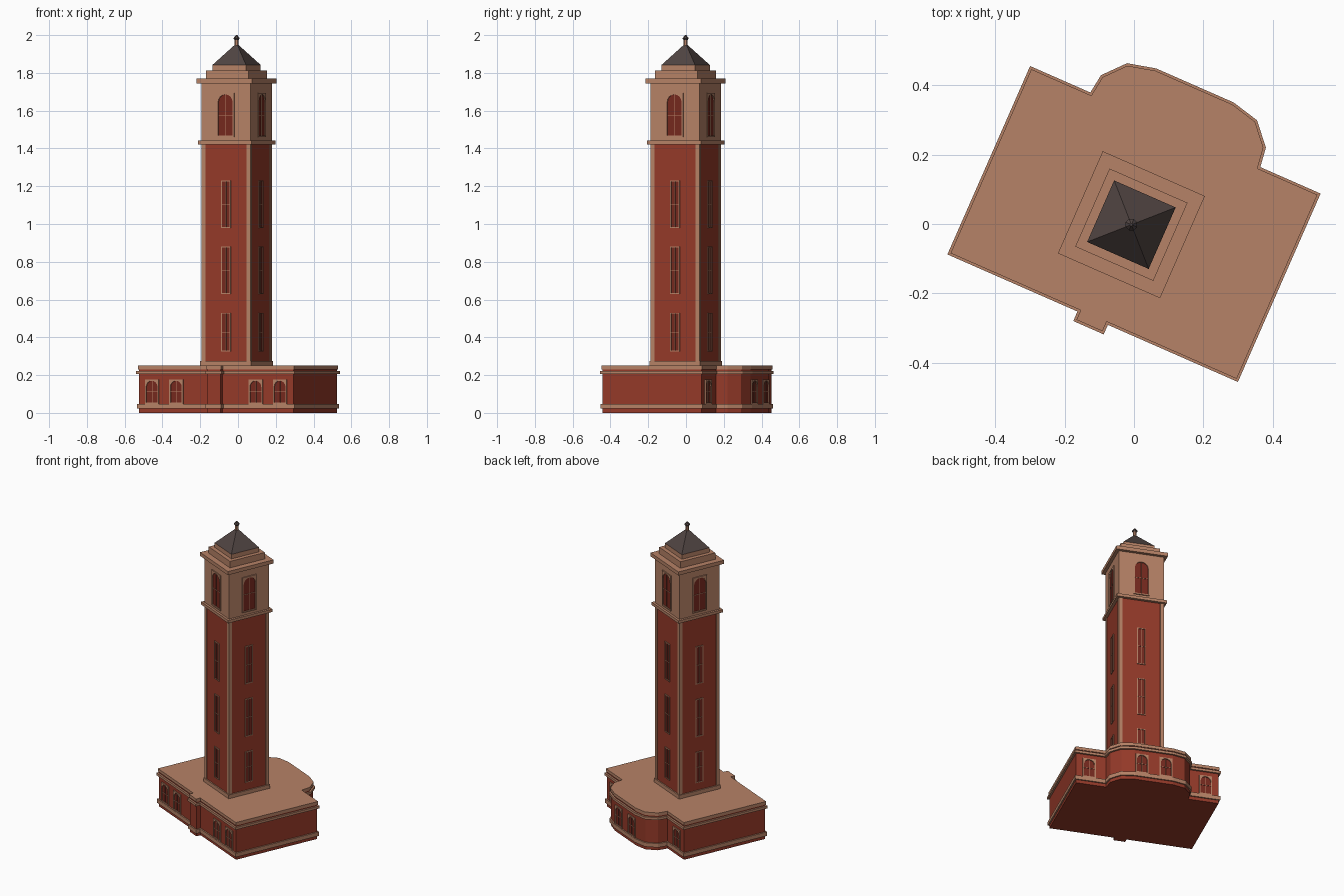
import bpy, bmesh, math
from mathutils import Matrix, Vector

if "Cube" in bpy.data.objects:
    bpy.data.objects.remove(bpy.data.objects["Cube"])

TURN = math.radians(-23.7)
BASE = Matrix.Rotation(TURN, 4, 'Z')
TOWER = Matrix.Translation((-0.0075, -0.002, 0)) @ BASE


def material(name, rgb):
    m = bpy.data.materials.new(name)
    m.diffuse_color = (*rgb, 1)
    m.use_nodes = True
    m.node_tree.nodes["Principled BSDF"].inputs["Base Color"].default_value = m.diffuse_color
    return m


BRICK = material("brick", (0.30, 0.042, 0.022))
STONE = material("stone", (0.47, 0.225, 0.135))
SLATE = material("slate", (0.08, 0.058, 0.054))
PANE = material("pane", (0.18, 0.022, 0.013))


def finish(bm, name, mats, matrix):
    bmesh.ops.recalc_face_normals(bm, faces=bm.faces)
    me = bpy.data.meshes.new(name)
    bm.to_mesh(me)
    bm.free()
    for m in mats:
        me.materials.append(m)
    ob = bpy.data.objects.new(name, me)
    ob.matrix_world = matrix
    bpy.context.collection.objects.link(ob)
    return ob


def add_box(bm, lo, hi, mat=0):
    v = bmesh.ops.create_cube(bm, size=1)["verts"]
    for p in v:
        p.co = Vector([lo[i] + (p.co[i] + 0.5) * (hi[i] - lo[i]) for i in range(3)])
    for f in {f for p in v for f in p.link_faces}:
        f.material_index = mat


def block(name, half, z0, z1, mat):
    bm = bmesh.new()
    add_box(bm, (-half, -half, z0), (half, half, z1))
    return finish(bm, name, [mat], TOWER)


def inset(pts, d):
    # mitred inward offset of a counter-clockwise outline
    out = []
    for i, p in enumerate(pts):
        a = (p - pts[i - 1]).normalized()
        b = (pts[(i + 1) % len(pts)] - p).normalized()
        n1, n2 = Vector((-a.y, a.x)), Vector((-b.y, b.x))
        out.append(p + (n1 + n2) * d / (1 + n1.dot(n2)))
    return out


def slab(name, pts, z0, z1, mat):
    bm = bmesh.new()
    f = bm.faces.new([bm.verts.new((p.x, p.y, z0)) for p in pts])
    r = bmesh.ops.extrude_face_region(bm, geom=[f], use_keep_orig=True)
    for v in r["geom"]:
        if isinstance(v, bmesh.types.BMVert):
            v.co.z = z1
    finish(bm, name, [mat], BASE)


def window(name, matrix, s, dist, z0, z1, width, border, arched, out=0.007):
    # raised frame around a set-back pane, with crossing glazing bars
    b, a = width / 2, width / 2 - border
    inner, outer = [(-a, z0 + border), (a, z0 + border)], [(-b, z0), (b, z0)]
    if arched:
        zs = z1 - b
        for i in range(9):
            c, n = math.cos(math.pi * i / 8), math.sin(math.pi * i / 8)
            k = b / max(abs(c), abs(n))
            inner.append((a * c, zs + a * n))
            outer.append((k * c, zs + k * n))
    else:
        inner += [(a, z1 - border), (-a, z1 - border)]
        outer += [(b, z1), (-b, z1)]
    bm = bmesh.new()

    def ring(pts, d):
        return [bm.verts.new((s + x, -dist - d, z)) for x, z in pts]

    loops = [ring(outer, -0.002), ring(outer, out), ring(inner, out), ring(inner, 0.001)]
    for l0, l1 in zip(loops, loops[1:]):
        for i in range(len(l0)):
            j = (i + 1) % len(l0)
            bm.faces.new((l0[i], l0[j], l1[j], l1[i]))
    bm.faces.new(loops[3]).material_index = 1
    t, mid, y0, y1 = 0.0013, (z0 + z1) / 2, -dist - 0.004, -dist
    add_box(bm, (s - t, y0, z0 + border), (s + t, y1, z1 - border))
    add_box(bm, (s - a, y0, mid - t), (s + a, y1, mid + t))
    finish(bm, name, [STONE, PANE], matrix)


# ground floor outline: mirrored half with front porch and rounded back bay
right = [(0.048, -0.327), (0.048, -0.297), (0.458, -0.297), (0.458, 0.297),
         (0.268, 0.297), (0.26, 0.355), (0.205, 0.417), (0.122, 0.437)]
outline = [Vector(p) for p in right] + [Vector((-x, y)) for x, y in reversed(right)]
for name, d, z0, z1, mat in [
        ("base_walls", 0.0115, 0.0, 0.23, BRICK),
        ("base_plinth_band", 0.003, 0.022, 0.048, STONE),
        ("base_cornice", 0.0, 0.205, 0.221, STONE),
        ("base_coping", 0.007, 0.23, 0.25, STONE)]:
    slab(name, inset(outline, d), z0, z1, mat)

# ground floor windows, front then back
BACK = BASE @ Matrix.Rotation(math.pi, 4, 'Z')
for s in (-0.37, -0.23, 0.23, 0.37):
    window("base_front_window", BASE, s, 0.2855, 0.048, 0.177, 0.08, 0.007, True)
for s, d in ((-0.365, 0.2855), (-0.075, 0.4255), (0.075, 0.4255), (0.365, 0.2855)):
    window("base_back_window", BACK, s, d, 0.048, 0.177, 0.08, 0.007, True)

# tower stages
block("tower_plinth", 0.146, 0.245, 0.275, STONE)
block("tower_shaft", 0.138, 0.27, 1.425, BRICK)
block("belfry_sill", 0.156, 1.422, 1.441, STONE)
block("belfry", 0.1415, 1.44, 1.747, STONE)
block("belfry_cornice", 0.161, 1.745, 1.769, STONE)
block("roof_step_lower", 0.123, 1.768, 1.812, STONE)
block("roof_step_upper", 0.097, 1.81, 1.842, STONE)

# corner strips of the shaft
bm = bmesh.new()
for sx in (-1, 1):
    for sy in (-1, 1):
        x, y = sorted((sx * 0.1415, sx * 0.119)), sorted((sy * 0.1415, sy * 0.119))
        add_box(bm, (x[0], y[0], 0.27), (x[1], y[1], 1.425))
finish(bm, "shaft_corner_strips", [STONE], TOWER)

# tower windows on all four sides
for k in range(4):
    side = TOWER @ Matrix.Rotation(k * math.pi / 2, 4, 'Z')
    for z0, z1 in ((0.325, 0.53), (0.63, 0.88), (0.98, 1.23)):
        window("shaft_window", side, 0, 0.138, z0, z1, 0.054, 0.005, False, 0.005)
    window("belfry_window", side, 0, 0.1415, 1.46, 1.694, 0.1, 0.008, True)


# pyramid roof and finial
def cone(name, sides, r0, r1, z0, z1, mat, turn=0):
    bm = bmesh.new()
    bmesh.ops.create_cone(bm, cap_ends=True, segments=sides, radius1=r0, radius2=r1,
                          depth=z1 - z0,
                          matrix=Matrix.Translation((0, 0, (z0 + z1) / 2))
                          @ Matrix.Rotation(turn, 4, 'Z'))
    finish(bm, name, [mat], TOWER)


cone("roof", 4, 0.097 * math.sqrt(2), 0.012, 1.842, 1.947, SLATE, math.pi / 4)
cone("finial_post", 8, 0.012, 0.012, 1.93, 1.98, STONE)
cone("finial_collar", 8, 0.011, 0.018, 1.973, 1.983, SLATE)
cone("finial_tip", 8, 0.018, 0.004, 1.983, 2.0, SLATE)
